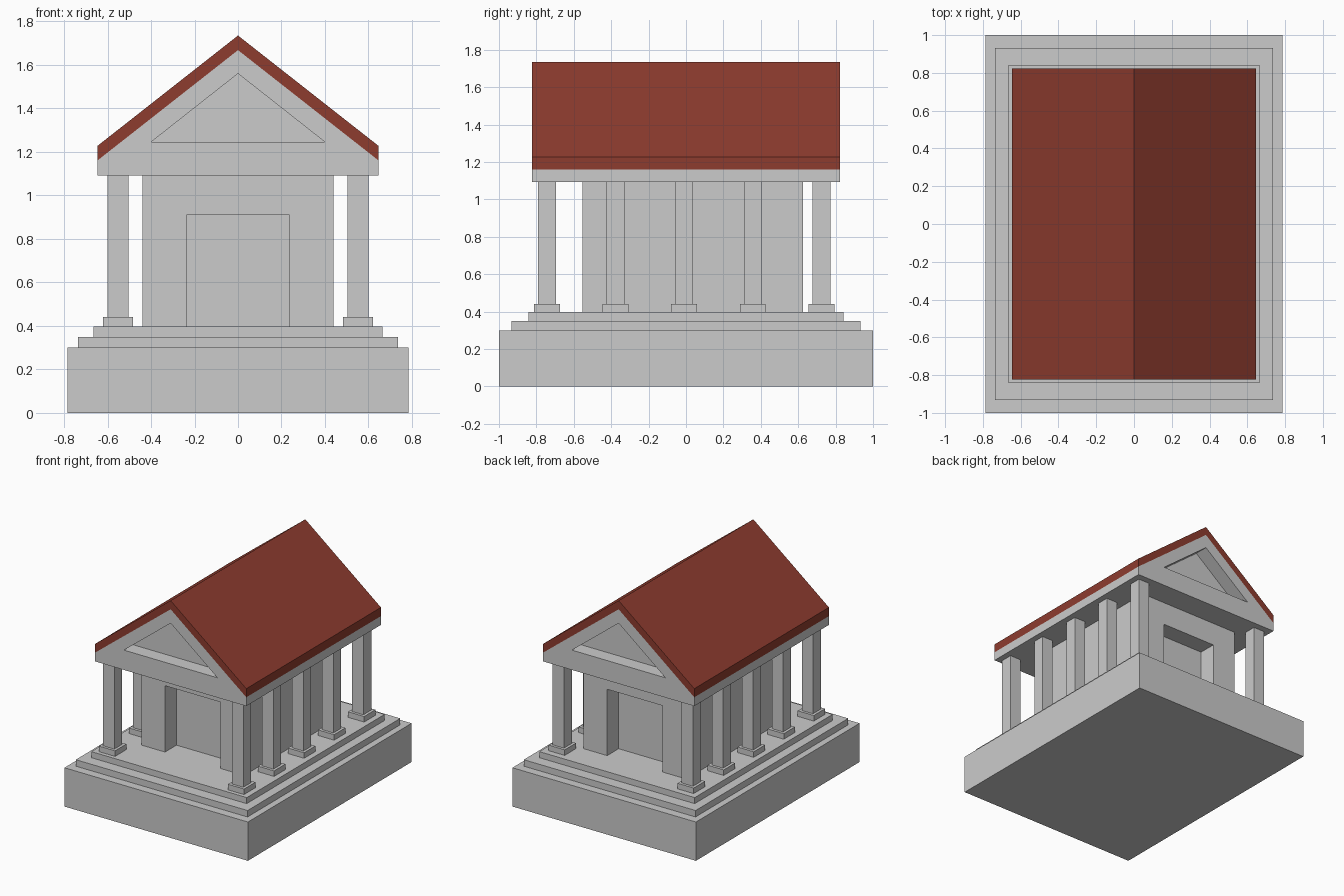
import bpy
import bmesh

if "Cube" in bpy.data.objects:
    bpy.data.objects.remove(bpy.data.objects["Cube"])


def prism(name, profile, y0, y1):
    """Extrude an (x, z) outline along y."""
    bm = bmesh.new()
    face = bm.faces.new([bm.verts.new((x, y0, z)) for x, z in profile])
    ext = bmesh.ops.extrude_face_region(bm, geom=[face])
    verts = [g for g in ext["geom"] if isinstance(g, bmesh.types.BMVert)]
    bmesh.ops.translate(bm, verts=verts, vec=(0, y1 - y0, 0))
    bmesh.ops.recalc_face_normals(bm, faces=bm.faces)
    mesh = bpy.data.meshes.new(name)
    bm.to_mesh(mesh)
    bm.free()
    obj = bpy.data.objects.new(name, mesh)
    bpy.context.collection.objects.link(obj)
    return obj


def box(name, x0, x1, y0, y1, z0, z1):
    return prism(name, [(x0, z0), (x1, z0), (x1, z1), (x0, z1)], y0, y1)


def cut(target, cutter):
    """Subtract a hidden cutter from the target."""
    cutter.hide_render = True
    cutter.hide_set(True)
    mod = target.modifiers.new("recess", 'BOOLEAN')
    mod.operation = 'DIFFERENCE'
    mod.solver = 'EXACT'
    mod.object = cutter


# Stepped platform
for name, hx, hy, z0, z1 in [("platform", 0.785, 1.0, 0.0, 0.30),
                             ("lower_step", 0.735, 0.933, 0.30, 0.35),
                             ("upper_step", 0.665, 0.843, 0.35, 0.397)]:
    box(name, -hx, hx, -hy, hy, z0, z1)

# Inner chamber with a recessed doorway at each end
FRONT, BACK, DOOR_DEPTH = -0.553, 0.625, 0.14
chamber = box("chamber", -0.44, 0.44, FRONT, BACK, 0.397, 1.092)
cut(chamber, box("front_door_cutter", -0.237, 0.237, FRONT - 0.1, FRONT + DOOR_DEPTH, 0.3, 0.91))
cut(chamber, box("back_door_cutter", -0.237, 0.237, BACK - DOOR_DEPTH, BACK + 0.1, 0.3, 0.91))

# Side colonnades: five square columns on plinths per side
for side, x in (("left", -0.552), ("right", 0.552)):
    for i in range(5):
        y = -0.744 + i * 0.367
        for part, h, z0, z1 in (("plinth", 0.069, 0.397, 0.44), ("column", 0.048, 0.44, 1.092)):
            box(f"{side}_{part}_{i + 1}", x - h, x + h, y - h, y + h, z0, z1)

# Gable block with triangular recesses at both ends
HX, HY, GABLE_DEPTH = 0.647, 0.823, 0.11
gable = prism("gable_block", [(-HX, 1.092), (HX, 1.092), (HX, 1.16), (0, 1.668), (-HX, 1.16)], -HY, HY)
triangle = [(-0.4, 1.245), (0.4, 1.245), (0, 1.56)]
cut(gable, prism("front_pediment_cutter", triangle, -HY - 0.1, -HY + GABLE_DEPTH))
cut(gable, prism("back_pediment_cutter", triangle, HY - GABLE_DEPTH, HY + 0.1))

# Red pitched roof
roof = prism("roof", [(-HX, 1.16), (0, 1.668), (HX, 1.16), (HX, 1.227), (0, 1.735), (-HX, 1.227)], -HY, HY)
red = bpy.data.materials.new("roof_red")
red.diffuse_color = (0.27, 0.045, 0.028, 1)
red.use_nodes = True
red.node_tree.nodes["Principled BSDF"].inputs["Base Color"].default_value = red.diffuse_color
roof.data.materials.append(red)
